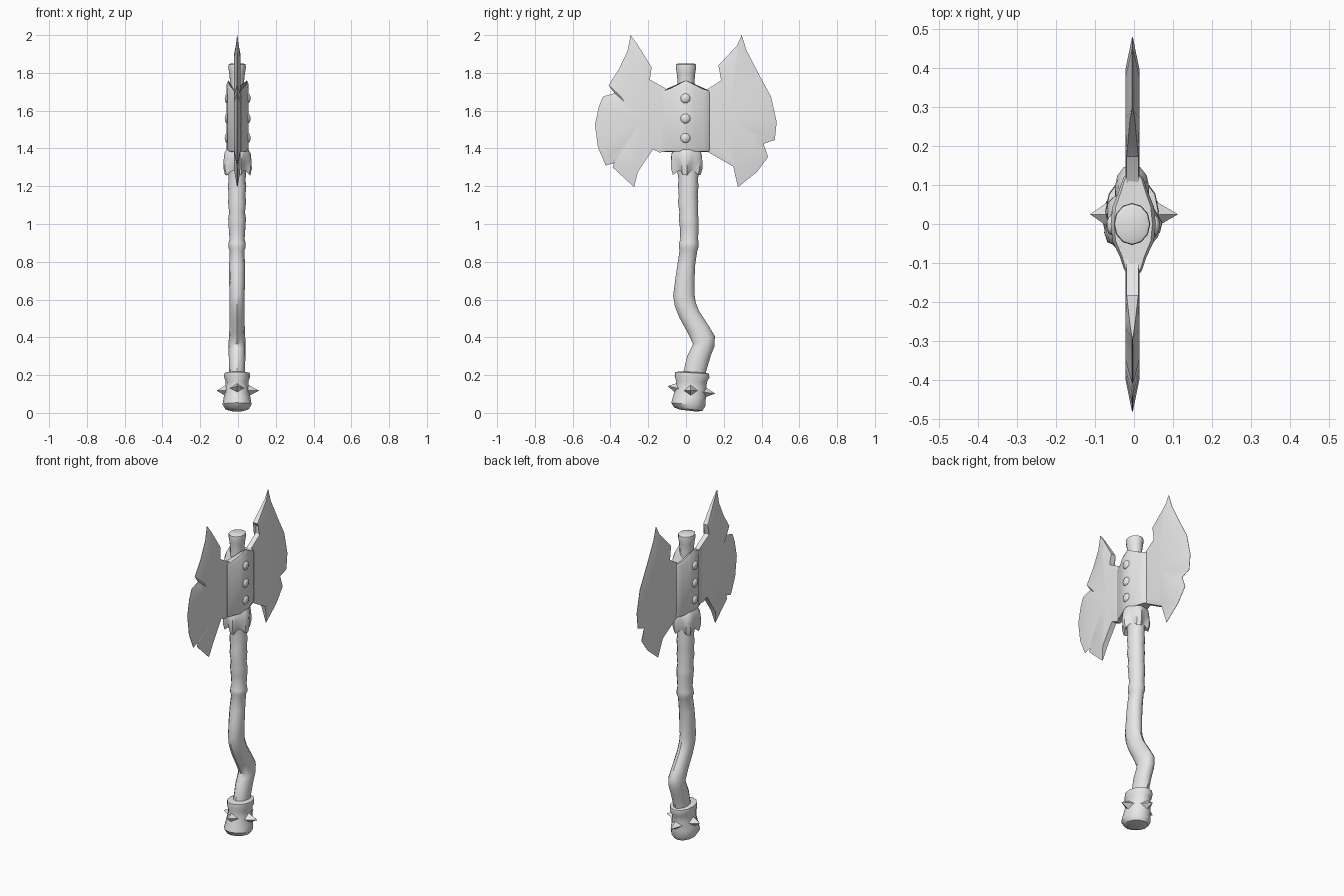
import bpy, bmesh, math
from mathutils import Vector

if "Cube" in bpy.data.objects:
    bpy.data.objects.remove(bpy.data.objects["Cube"])

grey = bpy.data.materials.new("plain_grey")
grey.diffuse_color = (0.8, 0.8, 0.8, 1)
grey.use_nodes = True
grey.node_tree.nodes["Principled BSDF"].inputs["Base Color"].default_value = grey.diffuse_color


def finish(name, bm, angle=40):
    """Turn a bmesh into a named, smooth shaded object."""
    bmesh.ops.recalc_face_normals(bm, faces=bm.faces)
    mesh = bpy.data.meshes.new(name)
    bm.to_mesh(mesh)
    bm.free()
    obj = bpy.data.objects.new(name, mesh)
    bpy.context.collection.objects.link(obj)
    mesh.materials.append(grey)
    bpy.ops.object.select_all(action='DESELECT')
    obj.select_set(True)
    bpy.context.view_layer.objects.active = obj
    bpy.ops.object.shade_smooth_by_angle(angle=math.radians(angle))
    return obj


def loft(name, rings, angle=40):
    """Skin a stack of equal sized point rings and cap both ends."""
    bm = bmesh.new()
    rows = [[bm.verts.new(p) for p in ring] for ring in rings]
    n = len(rows[0])
    for a, b in zip(rows, rows[1:]):
        for i in range(n):
            j = (i + 1) % n
            bm.faces.new((a[i], a[j], b[j], b[i]))
    bm.faces.new(rows[0])
    bm.faces.new(rows[-1])
    return finish(name, bm, angle)


def oval(z, cy, rx, ry, n=12, tilt=0.0, cx=-0.005, lump=0.0, drop=0.0):
    """Ring around the shaft, with optional slope, lumps and a ragged hem."""
    ring = []
    for i in range(n):
        a = math.tau * i / n
        k = 1 + lump * math.cos(5 * a + 0.6)
        y = ry * k * math.sin(a)
        ring.append((cx + rx * k * math.cos(a), cy + y,
                     z + tilt * y - drop * (0.5 + 0.5 * math.cos(5 * a + 0.6))))
    return ring


# Crooked shaft: height, y centre, x radius, y radius, slope of the ring
shaft = [(0.15, .035, .042, .058, 0), (0.22, .047, .042, .06, 0),
         (0.30, .068, .044, .062, 0), (0.345, .088, .044, .062, .1),
         (0.385, .095, .044, .058, .35), (0.44, .066, .041, .054, .4),
         (0.52, .018, .040, .052, .35), (0.575, -.004, .040, .055, .2),
         (0.62, -.011, .040, .057, 0), (0.70, -.006, .042, .051, -.1),
         (0.78, .001, .042, .047, 0), (0.86, .013, .039, .047, 0),
         (0.875, .014, .046, .052, 0), (0.90, .015, .045, .051, 0),
         (0.92, .017, .040, .047, 0), (0.99, .017, .045, .050, .1),
         (1.03, .014, .047, .052, 0), (1.06, .014, .042, .049, -.1),
         (1.12, .011, .048, .054, 0), (1.15, .012, .044, .050, .1),
         (1.20, .012, .049, .054, 0), (1.23, .012, .045, .052, -.1),
         (1.28, .010, .048, .056, 0), (1.40, 0, .045, .055, 0),
         (1.70, 0, .037, .045, 0), (1.755, 0, .037, .045, 0),
         (1.80, 0, .042, .049, 0), (1.83, 0, .047, .054, 0),
         (1.845, 0, .045, .052, 0), (1.85, 0, .034, .040, 0)]
loft("crooked_shaft", [oval(z, cy, rx, ry, tilt=t) for z, cy, rx, ry, t in shaft])

# Pommel with a slanted base and a flared lip
pommel = [(.012, .012, .035, .045, -.12), (.02, .012, .062, .075, -.12),
          (.045, .012, .077, .090, -.10), (.08, .018, .071, .087, -.05),
          (.13, .026, .062, .082, 0), (.165, .03, .060, .081, 0),
          (.19, .032, .069, .092, -.05), (.212, .032, .067, .089, -.05),
          (.217, .034, .044, .062, -.05)]
loft("pommel", [oval(z, cy, rx, ry, tilt=t) for z, cy, rx, ry, t in pommel])

# Four sided spikes around the pommel: base centre and tip
spikes = [((.048, .025, .118), (.113, .025, .118)),
          ((-.058, .025, .118), (-.113, .025, .118)),
          ((-.005, -.04, .13), (-.005, -.097, .142)),
          ((-.005, .09, .11), (-.005, .155, .102))]
for k, (base, tip) in enumerate(spikes):
    base, tip = Vector(base), Vector(tip)
    axis = (tip - base).normalized()
    side = axis.cross(Vector((0, 0, 1))).normalized() * .038
    up = side.cross(axis).normalized() * .033
    bm = bmesh.new()
    quad = [bm.verts.new(base + d) for d in (side, up, -side, -up)]
    top = bm.verts.new(tip)
    bm.faces.new(quad)
    for i in range(4):
        bm.faces.new((quad[i], quad[(i + 1) % 4], top))
    finish(f"pommel_spike_{k + 1}", bm, 20)

# Ragged wrap below the axe head
wrap = [(1.31, .048, .055, 0, .03), (1.285, .062, .068, .16, .03),
        (1.315, .070, .078, .14, .025), (1.345, .071, .080, .10, .01),
        (1.375, .068, .078, .06, 0), (1.395, .058, .068, .03, 0),
        (1.40, .040, .05, 0, 0)]
loft("ragged_wrap", [oval(z, .004, rx, ry, 20, lump=l, drop=d)
                     for z, rx, ry, l, d in wrap])

# Socket that holds both blades: half outline (x, y) mirrored across x
half = [(.019, -.17), (.024, -.115), (.034, -.085), (.053, -.045), (.058, 0),
        (.053, .045), (.036, .088), (.025, .12), (.019, .17)]
outline = half + [(-x, y) for x, y in reversed(half)]


def socket_ring(top, inset, shrink):
    ring = []
    for x, y in outline:
        z = (1.76 - .5 * min(abs(y), .105) - inset if top
             else 1.383 + inset - .02 * max(0, abs(y) - .1))
        yy = max(-.125, min(.125, y)) if abs(y) > .15 else y
        ring.append((x * shrink - .002, yy * (.97 if shrink < 1 else 1), z))
    return ring


loft("blade_socket", [socket_ring(False, 0, .88), socket_ring(False, .015, 1),
                      socket_ring(True, .02, 1), socket_ring(True, 0, .85)])

# Domed rivets on both faces of the socket
for s, label in ((1, "right"), (-1, "left")):
    for k, z in enumerate((1.455, 1.558, 1.665)):
        bm = bmesh.new()
        bmesh.ops.create_uvsphere(bm, u_segments=10, v_segments=6, radius=.026)
        for v in bm.verts:
            v.co = Vector((v.co.x * .5 + s * .056 - .002, v.co.y - .003, v.co.z + z))
        finish(f"{label}_rivet_{k + 1}", bm)

# Battered blades: cutting edge from top tip to bottom tip, then the inner edge
front_cut = [(-.293, 2.0), (-.31, 1.915), (-.355, 1.82), (-.41, 1.735),
             (-.378, 1.692), (-.44, 1.675), (-.462, 1.62), (-.482, 1.525),
             (-.466, 1.405), (-.425, 1.31), (-.382, 1.322), (-.388, 1.30),
             (-.275, 1.195)]
front_inner = [(-.255, 1.275), (-.175, 1.395), (-.14, 1.378), (-.05, 1.40),
               (-.05, 1.69), (-.095, 1.71), (-.197, 1.768), (-.182, 1.83),
               (-.26, 1.955)]
back_cut = [(.295, 2.0), (.32, 1.92), (.39, 1.785), (.45, 1.675), (.48, 1.54),
            (.47, 1.445), (.41, 1.425), (.435, 1.355), (.375, 1.275), (.275, 1.195)]
back_inner = [(.25, 1.305), (.11, 1.385), (.05, 1.40), (.05, 1.69), (.105, 1.708),
              (.20, 1.77), (.203, 1.81), (.172, 1.84), (.27, 1.945)]


def blade(name, cut, inner, centre):
    """Thin sharp cutting edge, thicker middle and blunt inner edge."""
    bm = bmesh.new()
    pts = cut + inner
    n = len(pts)
    rims = []
    for s in (1, -1):
        rim, mid = [], []
        for i, (y, z) in enumerate(pts):
            sharp = i < len(cut)
            t = .001 if sharp else (.006 if z > 1.9 else .015)
            f = .68 if sharp else .85
            rim.append(bm.verts.new((s * t - .004, y, z)))
            mid.append(bm.verts.new((s * .018 - .004, centre[0] + (y - centre[0]) * f,
                                     centre[1] + (z - centre[1]) * f)))
        hub = bm.verts.new((s * .018 - .004, *centre))
        for i in range(n):
            j = (i + 1) % n
            bm.faces.new((rim[i], rim[j], mid[j], mid[i]))
            bm.faces.new((mid[i], mid[j], hub))
        rims.append(rim)
    a, b = rims
    for i in range(n):
        j = (i + 1) % n
        bm.faces.new((a[i], b[i], b[j], a[j]))
    finish(name, bm, 30)


blade("front_blade", front_cut, front_inner, (-.22, 1.56))
blade("back_blade", back_cut, back_inner, (.22, 1.56))
